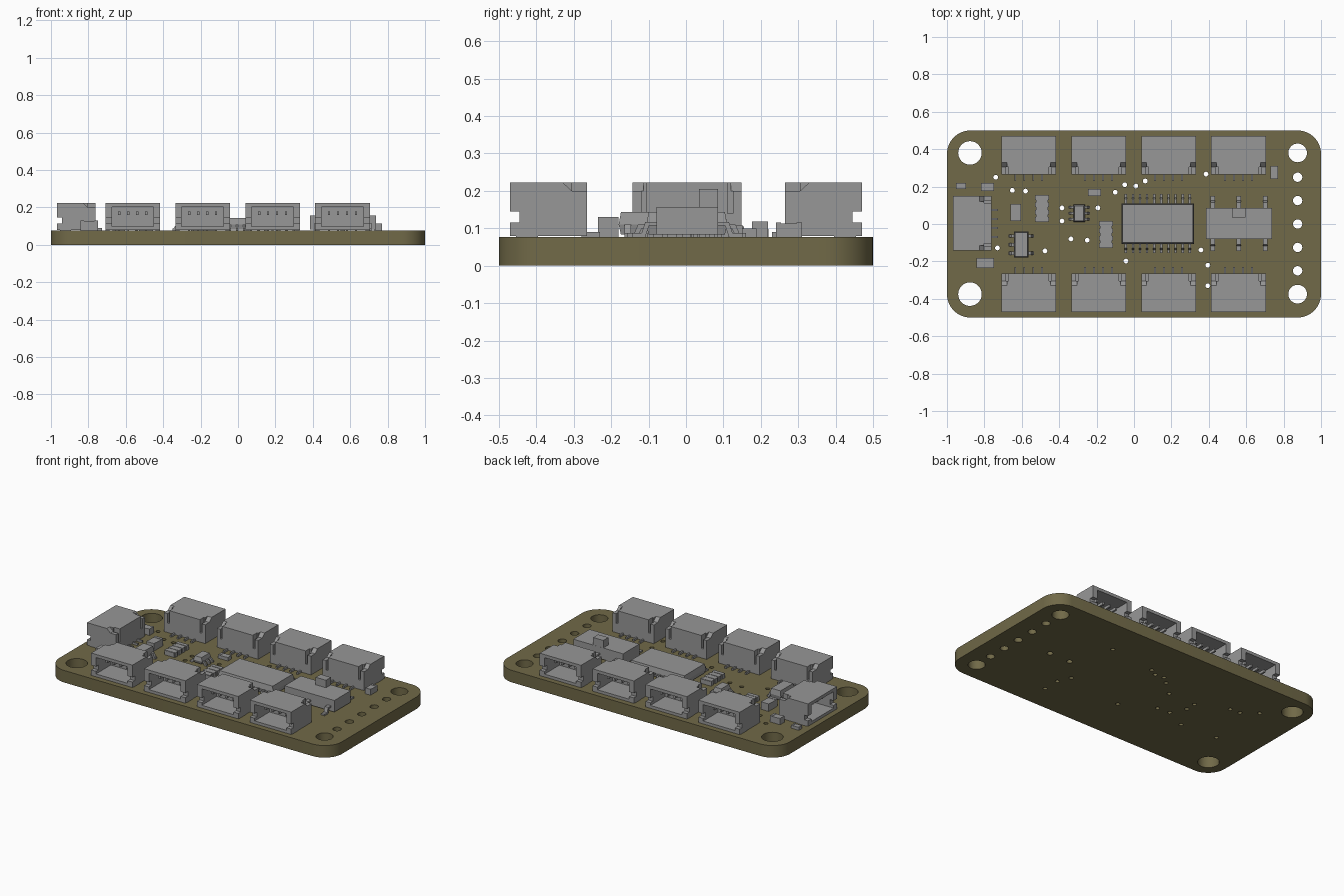
import bpy, bmesh, math
from mathutils import Matrix, Vector

cube = bpy.data.objects.get("Cube")
if cube:
    bpy.data.objects.remove(cube, do_unlink=True)

TOP = 0.077  # upper face of the board


def material(name, rgb):
    mat = bpy.data.materials.new(name)
    mat.use_nodes = True
    mat.diffuse_color = (*rgb, 1)
    mat.node_tree.nodes["Principled BSDF"].inputs["Base Color"].default_value = (*rgb, 1)
    return mat


olive = material("olive board", (0.165, 0.143, 0.065))
grey = material("component grey", (0.31, 0.31, 0.31))


def link(name, mesh, mat=grey):
    obj = bpy.data.objects.new(name, mesh)
    if not mesh.materials:
        mesh.materials.append(mat)
    bpy.context.collection.objects.link(obj)
    return obj


def finish(name, bm, mat=grey):
    bmesh.ops.recalc_face_normals(bm, faces=bm.faces)
    mesh = bpy.data.meshes.new(name)
    bm.to_mesh(mesh)
    bm.free()
    return link(name, mesh, mat)


def add_box(bm, lo, hi):
    lo, hi = Vector(lo), Vector(hi)
    mat = Matrix.Translation((lo + hi) / 2) @ Matrix.Diagonal((*(hi - lo), 1))
    bmesh.ops.create_cube(bm, size=1, matrix=mat)


def add_prism(bm, profile, width, matrix):
    """Extrude a (y, z) profile along local x."""
    ends = [[bm.verts.new(matrix @ Vector((s * width / 2, y, z))) for y, z in profile]
            for s in (-1, 1)]
    for ring in ends:
        bm.faces.new(ring)
    for i in range(len(profile)):
        j = (i + 1) % len(profile)
        bm.faces.new((ends[0][i], ends[0][j], ends[1][j], ends[1][i]))


def box(name, lo, hi):
    bm = bmesh.new()
    add_box(bm, lo, hi)
    return finish(name, bm)


# ---- Board: rounded outline with drilled holes, filled as a flat curve ----
outline = bpy.data.curves.new("board_outline", "CURVE")
outline.dimensions = "2D"
outline.fill_mode = "BOTH"
outline.extrude = TOP / 2


def loop(points):
    spline = outline.splines.new("POLY")
    spline.points.add(len(points) - 1)
    for p, (x, y) in zip(spline.points, points):
        p.co = (x, y, 0, 1)
    spline.use_cyclic_u = True


def arc(x, y, r, start, sweep, n):
    return [(x + r * math.cos(start + sweep * i / n), y + r * math.sin(start + sweep * i / n))
            for i in range(n)]


def hole(x, y, r, n=12):
    loop(arc(x, y, r, 0, math.tau, n))


corner = 0.125
rim = []
for k, (sx, sy) in enumerate([(1, 1), (-1, 1), (-1, -1), (1, -1)]):
    rim += arc(sx * (1 - corner), sy * (0.5 - corner), corner, k * math.pi / 2, math.pi / 2 * 1.001, 13)
loop(rim)
for y in (-0.375, 0.38):
    hole(-0.877, y, 0.063, 32)
    hole(0.875, y, 0.05, 32)
for i in range(-2, 3):
    hole(0.875, i / 8, 0.025, 20)
for x in (0.487, 0.635):
    hole(x, 0, 0.018)
vias = [(-.74, .25), (-.65, .18), (-.58, .176), (-.385, .086), (-.385, .016), (-.193, .086),
        (-.1, .17), (-.05, .21), (.01, .203), (.06, .23), (.385, .267), (-.337, -.08),
        (-.25, -.086), (-.73, -.128), (-.476, -.144), (-.043, -.198), (.358, -.139),
        (.395, -.22), (.395, -.33)]
for x, y in vias:
    hole(x, y, 0.013)

temp = link("board_outline", outline, olive)
temp.location.z = TOP / 2
deps = bpy.context.evaluated_depsgraph_get()
bm = bmesh.new()
bm.from_mesh(bpy.data.meshes.new_from_object(temp.evaluated_get(deps)))
bmesh.ops.remove_doubles(bm, verts=bm.verts, dist=0.0001)
bmesh.ops.translate(bm, verts=bm.verts, vec=(0, 0, TOP / 2))
bpy.data.objects.remove(temp)
board = finish("board", bm, olive)
bpy.context.view_layer.objects.active = board
board.select_set(True)
bpy.ops.object.shade_smooth_by_angle(angle=math.radians(35))
board.select_set(False)

# ---- Connector housing: opening at local -y, cut from a solid block ----
housing = box("housing", (-0.146, 0, 0.08), (0.146, 0.205, 0.223))
cutters = [box("cavity_cutter", (-0.112, -0.02, 0.098), (0.112, 0.15, 0.203))]
for s in (-1, 1):
    def pair(a, b):
        return min(s * a, s * b), max(s * a, s * b)
    for name, (xa, xb), (ya, yb), (za, zb) in [
            ("side_slot_cutter", pair(0.1, 0.16), (-0.02, 0.025), (0.115, 0.145)),
            ("rear_slot_cutter", pair(0.108, 0.122), (0.165, 0.22), (0.14, 0.25))]:
        cutters.append(box(name, (xa, ya, za), (xb, yb, zb)))
    # Sloped notch in each rear upper corner
    bm = bmesh.new()
    add_prism(bm, [(0.13, 0.23), (0.14, 0.223), (0.165, 0.2), (0.22, 0.2), (0.22, 0.23)],
              0.05, Matrix.Translation((s * 0.142, 0, 0)))
    cutters.append(finish("notch_cutter", bm))
for c in cutters:
    c.hide_render = True
    mod = housing.modifiers.new(c.name, "BOOLEAN")
    mod.operation, mod.solver, mod.object = "DIFFERENCE", "EXACT", c
deps = bpy.context.evaluated_depsgraph_get()
bm = bmesh.new()
bm.from_mesh(bpy.data.meshes.new_from_object(housing.evaluated_get(deps)))
for obj in cutters + [housing]:
    bpy.data.objects.remove(obj)

# Contact pins, solder tails and side tabs
for i in range(4):
    x = (i - 1.5) * 0.048
    add_box(bm, (x - 0.006, 0.05, 0.16), (x + 0.006, 0.155, 0.178))
    add_box(bm, (x - 0.005, 0.19, TOP), (x + 0.005, 0.24, 0.09))
for s in (-1, 1):
    x = s * 0.134
    add_box(bm, (x - 0.011, 0.015, TOP), (x + 0.011, 0.075, 0.1))
master = finish("connector", bm)
shared = master.data
bpy.data.objects.remove(master)


def connector(name, x, y, turn):
    obj = link(name, shared)
    obj.location = (x, y, 0)
    obj.rotation_euler.z = turn


for i in range(4):
    x = -0.563 + i * 0.374
    connector(f"front_connector_{i + 1}", x, -0.47, 0)
    connector(f"back_connector_{i + 1}", x, 0.47, math.pi)
connector("side_connector", -0.967, 0.003, -math.pi / 2)


# ---- Leaded chips: tapered body plus gull-wing leads ----
def chip(name, x, y, w, d, top, leads, reach, lead_w, turn=0, taper=0.006):
    """leads: local x positions for the -y side and for the +y side."""
    place = Matrix.Translation((x, y, 0)) @ Matrix.Rotation(turn, 4, "Z")
    bm = bmesh.new()
    mid = (TOP + top) / 2
    rings = []
    for z, inset in [(TOP + 0.006, taper), (mid, 0), (top, taper)]:
        a, b = w / 2 - inset, d / 2 - inset
        rings.append([bm.verts.new(place @ Vector((p * a, q * b, z)))
                      for p, q in [(-1, -1), (1, -1), (1, 1), (-1, 1)]])
    bm.faces.new(rings[0])
    bm.faces.new(rings[-1])
    for lower, upper in zip(rings, rings[1:]):
        for i in range(4):
            j = (i + 1) % 4
            bm.faces.new((lower[i], lower[j], upper[j], upper[i]))
    t, inner, outer = 0.01, d / 2 - 0.005, d / 2 + reach
    bend = d / 2 + reach * 0.45
    wing = [(inner, mid), (bend, mid), (bend + t, TOP + t), (outer, TOP + t), (outer, TOP),
            (bend, TOP), (bend - t, mid - t), (inner, mid - t)]
    for side, spots in zip((math.pi, 0), leads):
        for u in spots:
            add_prism(bm, wing, lead_w,
                      place @ Matrix.Translation((u, 0, 0)) @ Matrix.Rotation(side, 4, "Z"))
    finish(name, bm)


def row(n, pitch):
    return [(i - (n - 1) / 2) * pitch for i in range(n)]


chip("main_chip", 0.127, 0.002, 0.388, 0.216, 0.143, [row(10, 0.038)] * 2, 0.05, 0.012)
chip("regulator", -0.603, -0.11, 0.14, 0.078, 0.143, [row(2, 0.092), row(3, 0.046)],
     0.03, 0.018, math.pi / 2)
chip("small_chip", -0.293, 0.057, 0.092, 0.06, 0.125, [row(3, 0.032)] * 2,
     0.028, 0.012, math.pi / 2)
chip("switch_body", 0.561, 0.003, 0.352, 0.165, 0.157, [row(3, 0.14)] * 2, 0.065, 0.024, 0, 0)
box("switch_slider", (0.525, 0.035, 0.15), (0.597, 0.085, 0.205))


# ---- Small block parts with slightly raised end caps ----
def passive(name, x, y, w, d, top):
    bm = bmesh.new()
    add_box(bm, (x - w / 2, y - d / 2, TOP), (x + w / 2, y + d / 2, top - 0.002))
    for s in (-1, 1):
        if w > d:
            cx, cy, hx, hy = x + s * w * 0.4, y, w * 0.1, d / 2
        else:
            cx, cy, hx, hy = x, y + s * d * 0.4, w / 2, d * 0.1
        add_box(bm, (cx - hx, cy - hy, TOP), (cx + hx, cy + hy, top))
    finish(name, bm)


passive("resistor_center", -0.211, 0.169, 0.07, 0.038, 0.1)
passive("capacitor_back", -0.784, 0.198, 0.07, 0.043, 0.118)
passive("indicator_light", -0.925, 0.204, 0.054, 0.032, 0.098)
passive("capacitor_front", -0.795, -0.208, 0.092, 0.055, 0.13)
passive("capacitor_left", 0.75, 0.275, 0.038, 0.07, 0.115)
passive("capacitor_middle", -0.632, 0.062, 0.055, 0.092, 0.125)


# ---- Resistor arrays with terminals along both long sides ----
def resistor_array(name, x, y):
    bm = bmesh.new()
    add_box(bm, (x - 0.033, y - 0.072, TOP), (x + 0.033, y + 0.072, 0.105))
    for v in row(4, 0.038):
        add_box(bm, (x - 0.038, y + v - 0.012, TOP), (x + 0.038, y + v + 0.012, 0.107))
    finish(name, bm)


resistor_array("resistor_array_front", -0.15, -0.056)
resistor_array("resistor_array_back", -0.492, 0.083)
